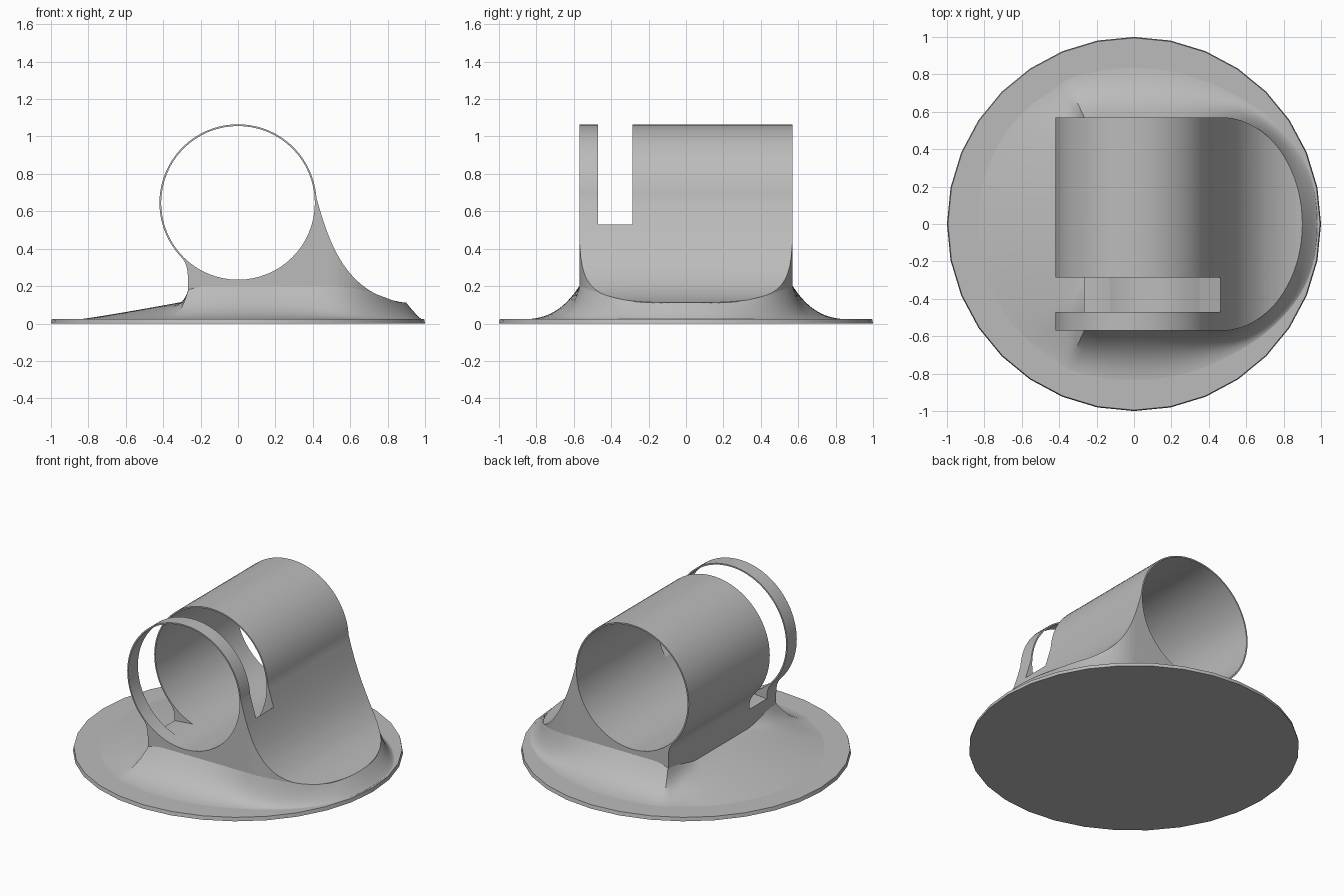
import bpy, bmesh, math
from mathutils import Vector
from mathutils.geometry import interpolate_bezier

if "Cube" in bpy.data.objects:
    bpy.data.objects.remove(bpy.data.objects["Cube"], do_unlink=True)

grey = bpy.data.materials.new("light_grey")
grey.use_nodes = True
grey.diffuse_color = (0.5, 0.5, 0.5, 1)
grey.node_tree.nodes["Principled BSDF"].inputs["Base Color"].default_value = (0.5, 0.5, 0.5, 1)

AXIS_Z, OUTER, BORE = 0.645, 0.42, 0.411
HALF, NECK = 0.57, -0.268        # half tube length, left side of the neck
NOSE_X, NOSE_A = 0.47, 0.43      # rounded nose of the saddle


def finish(bm, name):
    bmesh.ops.recalc_face_normals(bm, faces=bm.faces)
    mesh = bpy.data.meshes.new(name)
    bm.to_mesh(mesh)
    bm.free()
    mesh.materials.append(grey)
    ob = bpy.data.objects.new(name, mesh)
    bpy.context.collection.objects.link(ob)
    return ob


def prism(name, points, start, move):
    """Extrude a closed outline; start turns a 2D point into 3D."""
    bm = bmesh.new()
    face = bm.faces.new([bm.verts.new(start(a, b)) for a, b in points])
    res = bmesh.ops.extrude_face_region(bm, geom=[face])
    verts = [v for v in res["geom"] if isinstance(v, bmesh.types.BMVert)]
    bmesh.ops.translate(bm, verts=verts, vec=move)
    return finish(bm, name)


def along_y(name, points, y0, y1):
    return prism(name, points, lambda x, z: (x, y0, z), (0, y1 - y0, 0))


def arc(r, a0, a1, n):
    angles = [math.radians(a0 + (a1 - a0) * i / n) for i in range(n + 1)]
    return [(r * math.cos(a), AXIS_Z + r * math.sin(a)) for a in angles]


def cut(ob, cutter, operation):
    mod = ob.modifiers.new(operation, "BOOLEAN")
    mod.object, mod.operation, mod.solver = cutter, operation, "EXACT"
    bpy.context.view_layer.objects.active = ob
    bpy.ops.object.modifier_apply(modifier=mod.name)
    bpy.data.objects.remove(cutter, do_unlink=True)


def smooth(ob, angle):
    bpy.ops.object.select_all(action="DESELECT")
    ob.select_set(True)
    bpy.context.view_layer.objects.active = ob
    bpy.ops.object.shade_smooth_by_angle(angle=math.radians(angle))


def bezier(a, b, c, d, n):
    pts = interpolate_bezier(*[Vector((p[0], p[1], 0)) for p in (a, b, c, d)], n)
    return [(p.x, p.y) for p in pts]


# Saddle: tube outline, neck and flared ramp in one profile
profile = arc(OUTER, 6, 222, 46)
profile += bezier((-0.295, 0.345), (-0.27, 0.31), (NECK, 0.28), (NECK, 0.23), 6)
profile += [(NECK, 0.01), (0.9, 0.01)]
profile += bezier((0.9, 0.11), (0.58, 0.15), (0.49, 0.42), (0.42, 0.67), 24)
saddle = along_y("tube_saddle", profile, -HALF, HALF)

# Round the nose in plan
nose = [(NOSE_X + NOSE_A * math.cos(t), HALF * math.sin(t))
        for t in [math.pi * (i / 40 - 0.5) for i in range(41)]]
plan = [(-0.6, HALF), (-0.6, -HALF)] + nose
cut(saddle, prism("plan_cutter", plan, lambda x, y: (x, y, -0.1), (0, 0, 1.5)), "INTERSECT")

# Bore through the tube
cut(saddle, along_y("bore_cutter", arc(BORE, 0, 354.375, 63), -1, 1), "DIFFERENCE")

# Slot that leaves a thin loop at the front
slot = [(0.47, 0.535), (0.35, 0.43), (0.2, 0.5), (-0.13, 0.257),
        (-0.265, 0.245), (-0.6, 0.245), (-0.6, 1.2), (0.47, 1.2)]
cut(saddle, along_y("slot_cutter", slot, -0.47, -0.285), "DIFFERENCE")
smooth(saddle, 25)

# Base disc
bm = bmesh.new()
bmesh.ops.create_cone(bm, cap_ends=True, segments=32, radius1=1, radius2=0.995, depth=0.024)
bmesh.ops.translate(bm, verts=bm.verts, vec=(0, 0, 0.012))
smooth(finish(bm, "base_disc"), 25)


# Flared skirt blending the saddle into the disc
def inside(x, y):
    if abs(y) > HALF or x < NECK:
        return False
    return x < NOSE_X or ((x - NOSE_X) / NOSE_A) ** 2 + (y / HALF) ** 2 < 1


def reach(c, s):
    lo, hi = 0, 1
    for _ in range(30):
        mid = (lo + hi) / 2
        lo, hi = (mid, hi) if inside(mid * c, mid * s) else (lo, mid)
    return lo


def step(a, b, x):
    t = min(1, max(0, (x - a) / (b - a)))
    return t * t * (3 - 2 * t)


bm = bmesh.new()
SEG, RINGS = 144, 14
rings = [[] for _ in range(RINGS + 1)]
for i in range(SEG):
    a = 2 * math.pi * i / SEG
    c, s = math.cos(a), math.sin(a)
    turn = abs(math.degrees(math.atan2(s, c)))
    left, right = step(105, 135, turn), 1 - step(12, 50, turn)
    height = 0.18 - 0.08 * left - 0.09 * right
    power = 3.1 - 2 * left - 1.9 * right
    rim = 0.93 - 0.07 * left + 0.055 * right
    r0 = reach(c, s)
    for k, ring in enumerate(rings):
        t = k / RINGS
        r = r0 + (rim - r0) * t
        ring.append(bm.verts.new((r * c, r * s, 0.021 + height * (1 - t) ** power)))
for a, b in zip(rings, rings[1:]):
    for i in range(SEG):
        j = (i + 1) % SEG
        bm.faces.new((a[i], b[i], b[j], a[j]))
bm.faces.new(rings[-1])
smooth(finish(bm, "flared_skirt"), 40)
